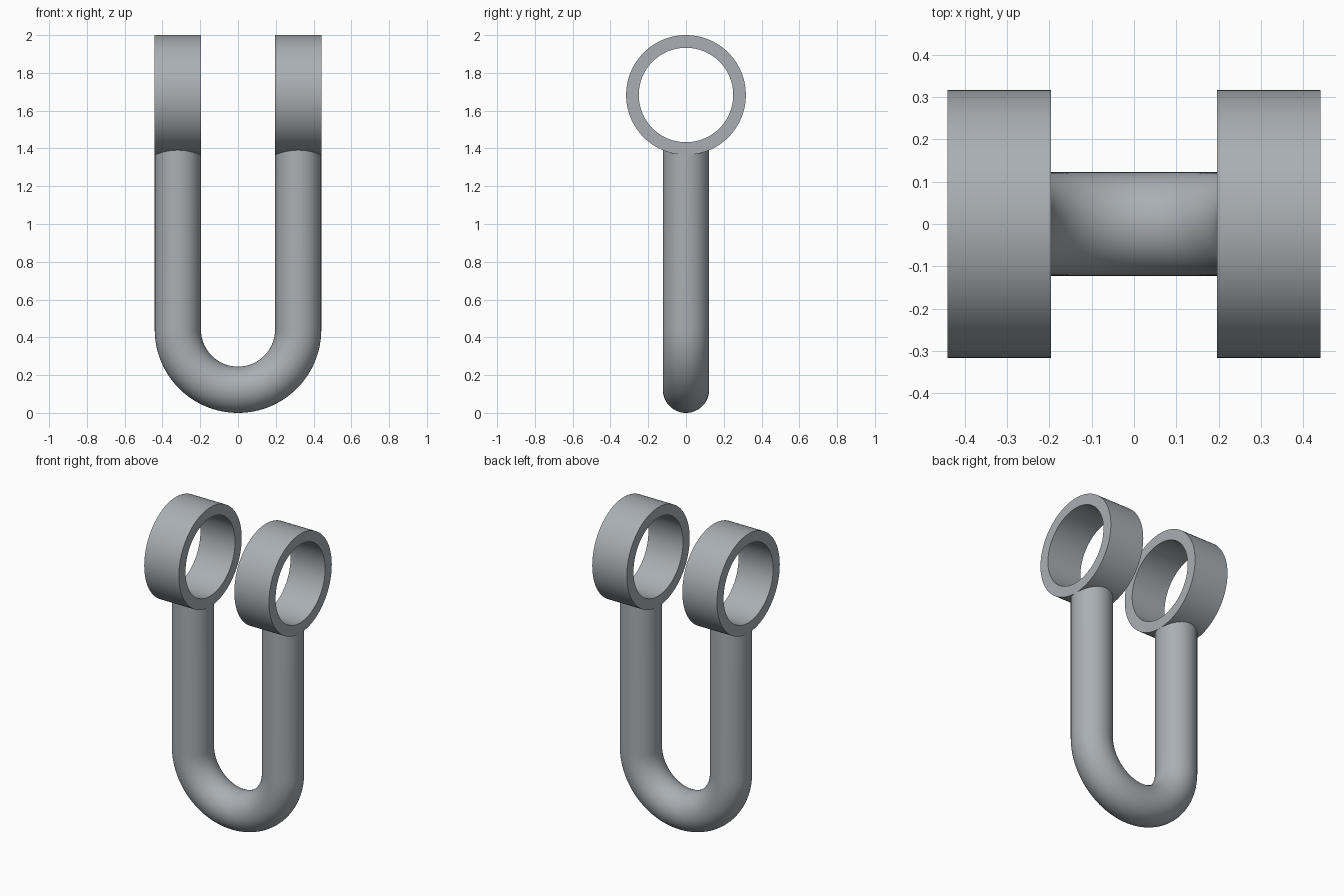
import bpy, bmesh, math
from mathutils import Vector

if "Cube" in bpy.data.objects:
    bpy.data.objects.remove(bpy.data.objects["Cube"])

BAR_R, BEND_R = 0.1225, 0.3185      # bar thickness, bend centreline radius
BEND_Z = BAR_R + BEND_R             # height of the bend centre
RING_Z, RING_OUT, RING_IN = 1.683, 0.317, 0.25
LEG_TOP = 1.41                      # buried inside the ring wall

steel = bpy.data.materials.new("steel grey")
steel.diffuse_color = (0.40, 0.43, 0.455, 1)
steel.use_nodes = True
steel.node_tree.nodes["Principled BSDF"].inputs["Base Color"].default_value = steel.diffuse_color


def sweep(name, sections, closed):
    """Skin a list of closed cross-sections into one smooth object."""
    bm = bmesh.new()
    loops = [[bm.verts.new(p) for p in s] for s in sections]
    n = len(loops[0])
    pairs = list(zip(loops, loops[1:])) + ([(loops[-1], loops[0])] if closed else [])
    for a, b in pairs:
        for i in range(n):
            j = (i + 1) % n
            bm.faces.new((a[i], a[j], b[j], b[i]))
    if not closed:
        bm.faces.new(loops[0])
        bm.faces.new(loops[-1])
    bmesh.ops.recalc_face_normals(bm, faces=bm.faces)
    mesh = bpy.data.meshes.new(name)
    bm.to_mesh(mesh)
    bm.free()
    mesh.materials.append(steel)
    obj = bpy.data.objects.new(name, mesh)
    bpy.context.collection.objects.link(obj)
    bpy.ops.object.select_all(action='DESELECT')
    obj.select_set(True)
    bpy.context.view_layer.objects.active = obj
    bpy.ops.object.shade_smooth_by_angle(angle=math.radians(30))
    return obj


def bar_section(centre, outward):
    """Circle spanned by the outward direction and y."""
    return [centre + BAR_R * (math.cos(t) * outward + math.sin(t) * Vector((0, 1, 0)))
            for t in (math.tau * i / 64 for i in range(64))]


# U-shaped bar: left leg, half-circle bend, right leg
left, right = Vector((-1, 0, 0)), Vector((1, 0, 0))
sections = [bar_section(Vector((-BEND_R, 0, LEG_TOP)), left)]
for k in range(65):
    a = math.pi + math.pi * k / 64
    d = Vector((math.cos(a), 0, math.sin(a)))
    sections.append(bar_section(Vector((0, 0, BEND_Z)) + BEND_R * d, d))
sections.append(bar_section(Vector((BEND_R, 0, LEG_TOP)), right))
sweep("u_bar", sections, closed=False)

# Ring eyes at the top of each leg, bored along x
for side, name in ((-1, "left_eye"), (1, "right_eye")):
    cx = side * BEND_R
    profile = [(cx - BAR_R, RING_IN), (cx + BAR_R, RING_IN),
               (cx + BAR_R, RING_OUT), (cx - BAR_R, RING_OUT)]
    sweep(name, [[(x, r * math.cos(t), RING_Z + r * math.sin(t)) for x, r in profile]
                 for t in (math.tau * i / 128 for i in range(128))], closed=True)
